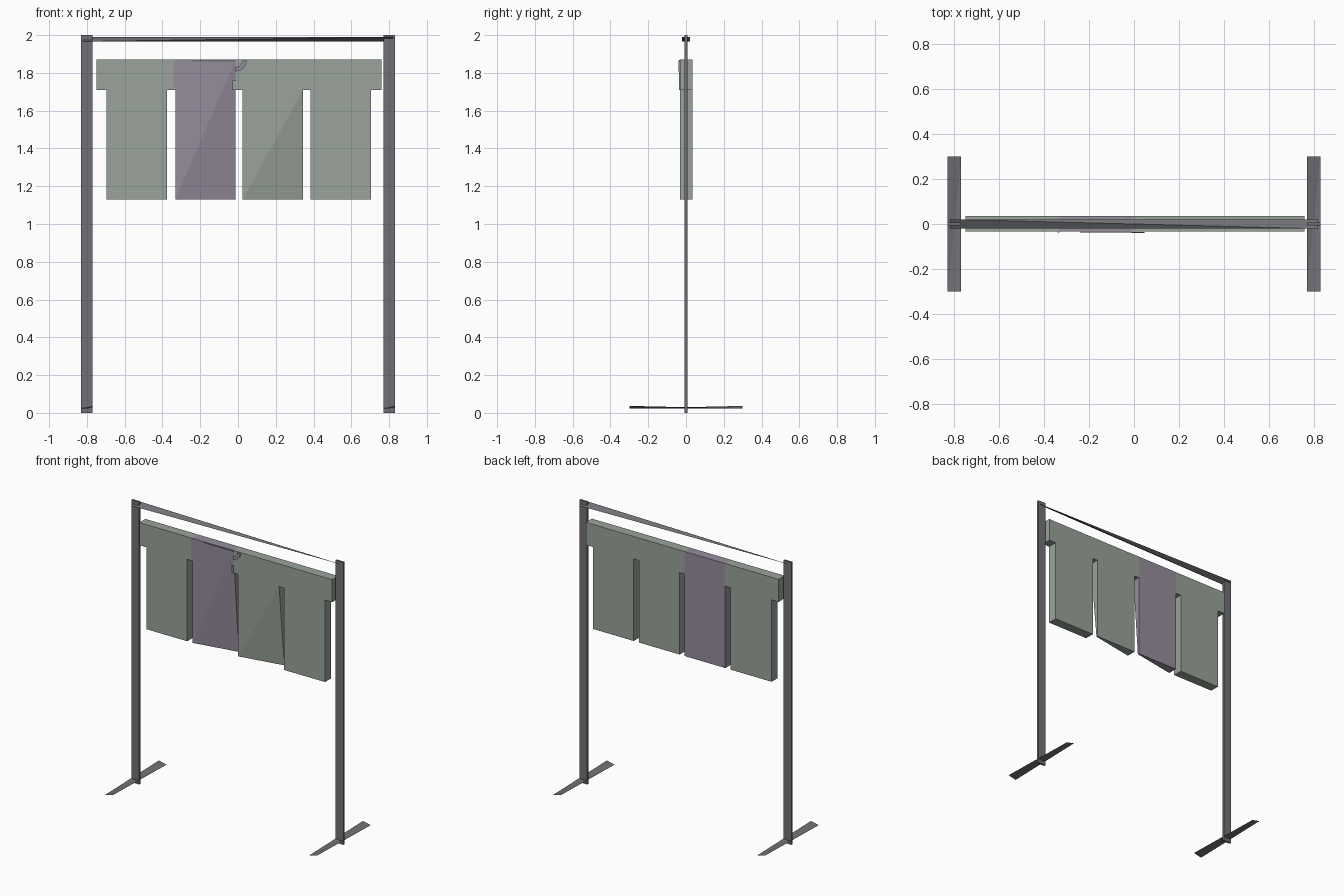
import bpy, bmesh, math
from mathutils import Vector

old = bpy.data.objects.get("Cube")
if old:
    bpy.data.objects.remove(old, do_unlink=True)


def material(name, rgb):
    m = bpy.data.materials.new(name)
    m.use_nodes = True
    m.diffuse_color = (*rgb, 1)
    m.node_tree.nodes["Principled BSDF"].inputs["Base Color"].default_value = (*rgb, 1)
    return m


GREEN = material("sage green", (0.32, 0.37, 0.325))
PURPLE = material("dusty purple", (0.30, 0.265, 0.335))
METAL = material("dark metal", (0.165, 0.165, 0.18))


def finish(name, bm, mat):
    mesh = bpy.data.meshes.new(name)
    bm.to_mesh(mesh)
    bm.free()
    mesh.materials.append(mat)
    obj = bpy.data.objects.new(name, mesh)
    bpy.context.collection.objects.link(obj)
    return obj


def box(name, mat, x, y, z, pinch=False):
    """Box between ranges; pinch pulls the lower front left corner back."""
    bm = bmesh.new()
    bmesh.ops.create_cube(bm, size=1)
    for v in bm.verts:
        low_corner = v.co.x > 0 and v.co.y < 0 and v.co.z < 0
        v.co = Vector([r[0] if c < 0 else r[1] for c, r in zip(v.co, (x, y, z))])
        if pinch and low_corner:
            v.co.y = y[1] - 0.01
    if pinch:
        bmesh.ops.triangulate(bm, faces=bm.faces[:])
    return finish(name, bm, mat)


# Upright posts and twisted sheet feet
for side, sx in (("right", -1), ("left", 1)):
    cx = 0.8 * sx
    box(side + "_post", METAL, (cx - 0.03, cx + 0.03), (-0.007, 0.007), (0, 2))
    bm = bmesh.new()
    a, b, c, d = [bm.verts.new((cx + 0.03 * i, 0.3 * j, 0.023 if i == j else 0.037))
                  for i, j in ((-1, -1), (1, -1), (1, 1), (-1, 1))]
    bm.faces.new((a, b, c))
    bm.faces.new((a, c, d))
    finish(side + "_foot", bm, METAL)

# Tapered top rail, tilted opposite ways at its two ends
bm = bmesh.new()
for i in (-1, 1):
    for j in (-1, 1):
        bm.verts.new((0.82 * i, 0.021 * j, 1.966 if i == j else 1.99))
bmesh.ops.convex_hull(bm, input=bm.verts[:])
bmesh.ops.recalc_face_normals(bm, faces=bm.faces[:])
finish("top_rail", bm, METAL)

# Hanging panels with their header bands
DEPTH = (-0.033, 0.035)
LOW, BAND, TOP = 1.13, 1.71, 1.87
box("right_header", GREEN, (-0.75, -0.332), DEPTH, (BAND, TOP))
box("left_header", GREEN, (-0.012, 0.76), DEPTH, (BAND, TOP))
box("right_panel", GREEN, (-0.695, -0.375), DEPTH, (LOW, BAND))
box("inner_left_panel", GREEN, (0.025, 0.345), DEPTH, (LOW, BAND), True)
box("outer_left_panel", GREEN, (0.385, 0.705), DEPTH, (LOW, BAND))
box("purple_panel", PURPLE, (-0.332, -0.012), DEPTH, (LOW, TOP), True)

# Thin trim along the purple panel
FRONT = (-0.037, -0.032)
box("top_trim", METAL, (-0.24, -0.012), FRONT, (1.861, 1.867))
box("side_trim", PURPLE, (-0.342, -0.332), FRONT, (1.72, 1.865))
box("lower_tab", GREEN, (-0.028, -0.012), FRONT, (BAND, 1.76))

# Small curved hook: quarter ring plate
bm = bmesh.new()
pairs = []
for k in range(7):
    t = -math.pi / 2 * k / 6
    pairs.append([bm.verts.new((-0.012 + r * math.cos(t), -0.036, 1.866 + r * math.sin(t)))
                  for r in (0.035, 0.058)])
for p, q in zip(pairs, pairs[1:]):
    bm.faces.new((p[0], p[1], q[1], q[0]))
hook = finish("curved_hook", bm, PURPLE)
mod = hook.modifiers.new("thickness", "SOLIDIFY")
mod.thickness = 0.005
